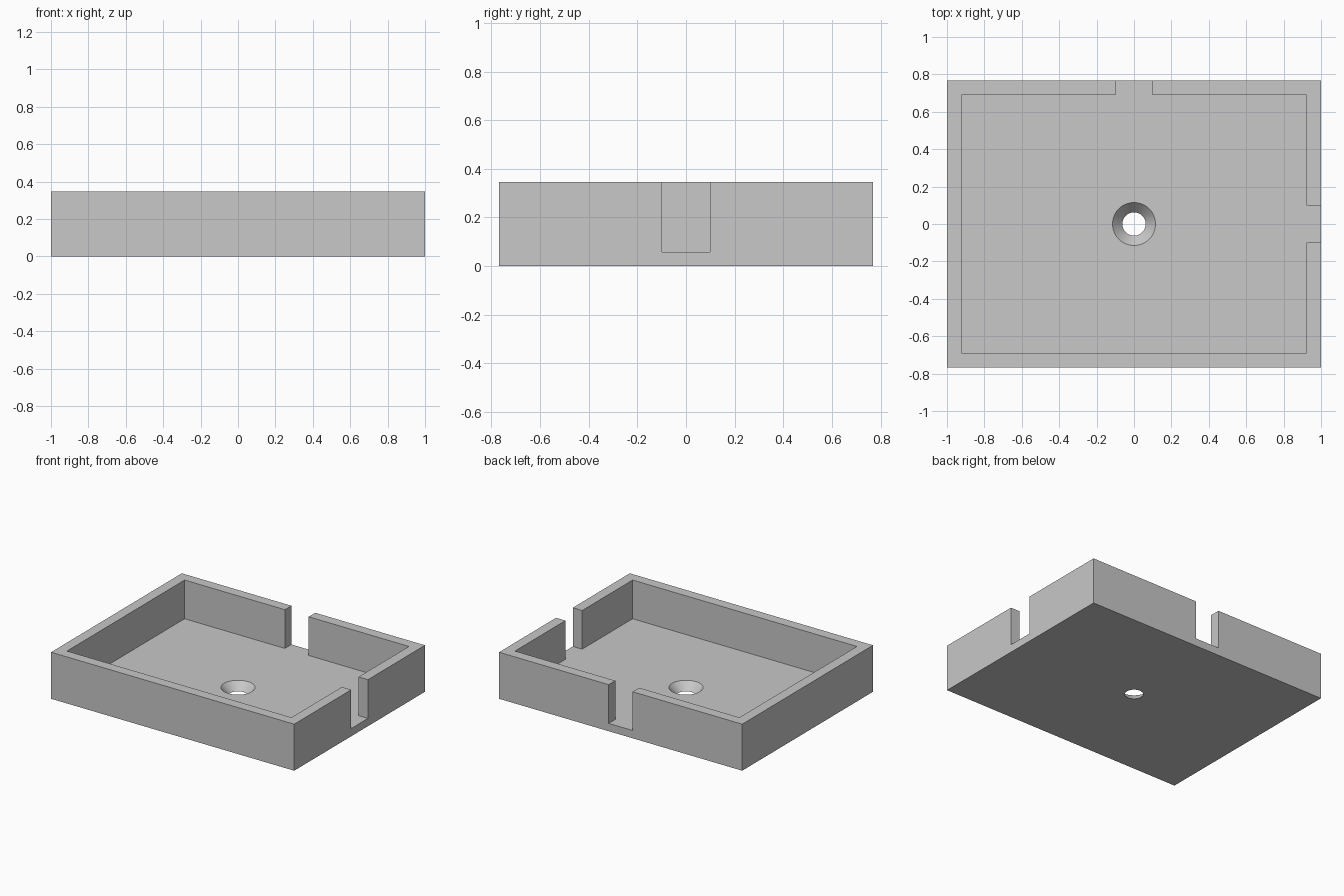
import bpy
import bmesh

if "Cube" in bpy.data.objects:
    bpy.data.objects.remove(bpy.data.objects["Cube"], do_unlink=True)

HX, HY, TOP = 1.0, 0.768, 0.346      # outer half sizes and height
WALL, FLOOR = 0.077, 0.058           # wall and floor thickness
SLOT = 0.098                         # half width of the wall slots
R_LOW, R_HIGH = 0.062, 0.115         # countersunk hole radii
OVER = 0.05                          # cutter overshoot

grey = bpy.data.materials.new("light_grey")
grey.use_nodes = True
colour = (0.58, 0.58, 0.58, 1)
grey.diffuse_color = colour
grey.node_tree.nodes["Principled BSDF"].inputs["Base Color"].default_value = colour


def add_object(name, bm):
    bmesh.ops.recalc_face_normals(bm, faces=bm.faces)
    mesh = bpy.data.meshes.new(name)
    bm.to_mesh(mesh)
    bm.free()
    mesh.materials.append(grey)
    obj = bpy.data.objects.new(name, mesh)
    bpy.context.collection.objects.link(obj)
    return obj


def prism(name, outline, z0, z1):
    bm = bmesh.new()
    face = bm.faces.new([bm.verts.new((x, y, z0)) for x, y in outline])
    new = bmesh.ops.extrude_face_region(bm, geom=[face])["geom"]
    bmesh.ops.translate(bm, vec=(0, 0, z1 - z0),
                        verts=[v for v in new if isinstance(v, bmesh.types.BMVert)])
    return add_object(name, bm)


def cut(target, cutter):
    cutter.hide_render = True
    mod = target.modifiers.new("cut", 'BOOLEAN')
    mod.operation = 'DIFFERENCE'
    mod.solver = 'EXACT'
    mod.object = cutter
    bpy.ops.object.select_all(action='DESELECT')
    bpy.context.view_layer.objects.active = target
    target.select_set(True)
    bpy.ops.object.modifier_apply(modifier=mod.name)
    bpy.data.objects.remove(cutter, do_unlink=True)


# Solid block
tray = prism("tray", [(-HX, -HY), (HX, -HY), (HX, HY), (-HX, HY)], 0, TOP)

# Recess with a slot through the left wall and one through the back wall
ix, iy = HX - WALL, HY - WALL
ox, oy = HX + OVER, HY + OVER
recess = prism("recess_cutter", [
    (-ix, -iy), (ix, -iy), (ix, -SLOT), (ox, -SLOT), (ox, SLOT), (ix, SLOT),
    (ix, iy), (SLOT, iy), (SLOT, oy), (-SLOT, oy), (-SLOT, iy), (-ix, iy),
], FLOOR, TOP + OVER)
cut(tray, recess)

# Countersunk hole through the floor, cutter extended along its slope
slope = (R_HIGH - R_LOW) / FLOOR
bm = bmesh.new()
bmesh.ops.create_cone(bm, cap_ends=True, segments=64,
                      radius1=R_LOW - slope * OVER,
                      radius2=R_HIGH + slope * OVER,
                      depth=FLOOR + 2 * OVER)
bmesh.ops.translate(bm, verts=bm.verts, vec=(0, 0, FLOOR / 2))
cut(tray, add_object("hole_cutter", bm))

bpy.ops.object.shade_smooth_by_angle()
